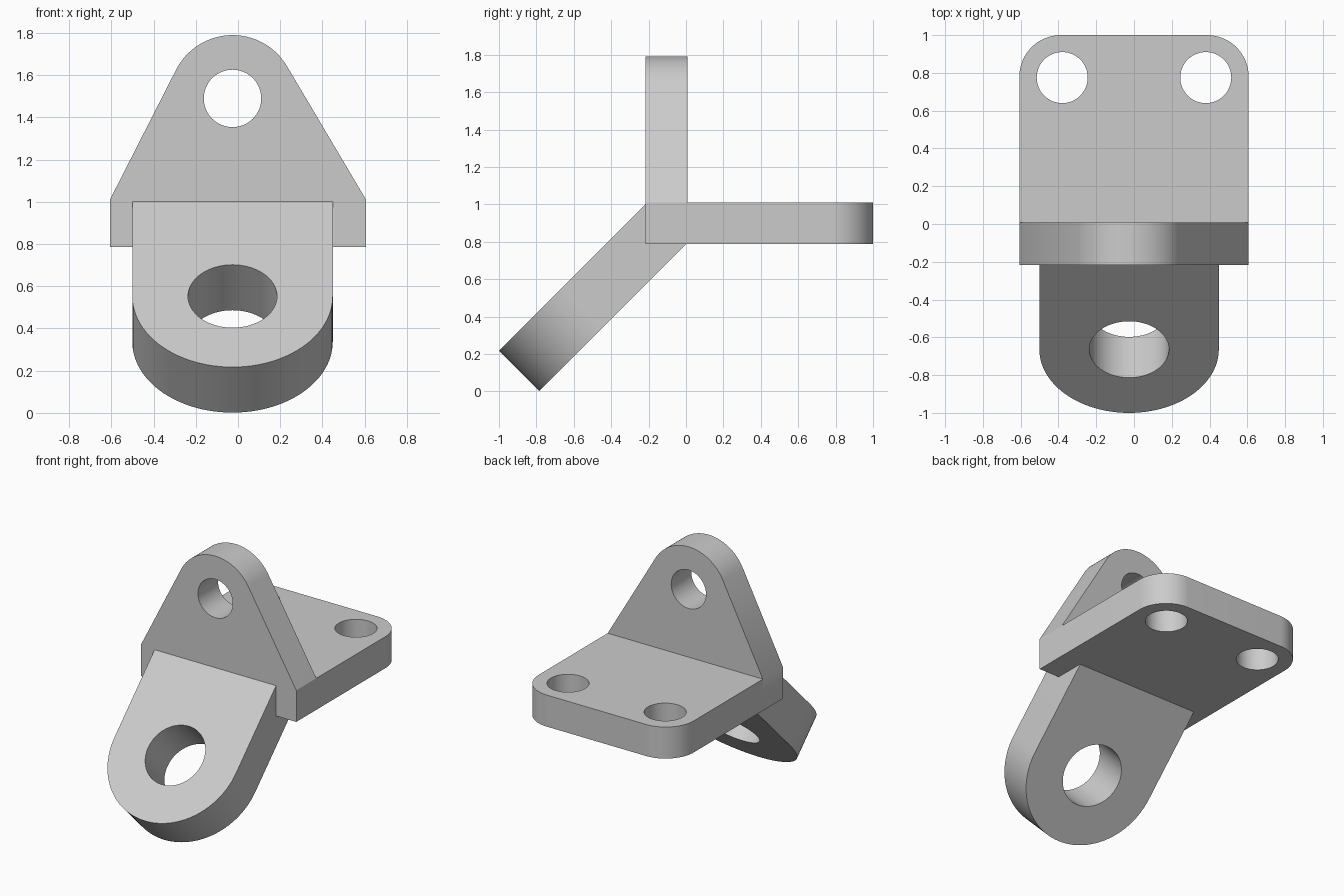
import bpy, bmesh
from math import sin, cos, acos, atan2, hypot, pi, sqrt
from mathutils import Matrix, Vector

cube = bpy.data.objects.get("Cube")
if cube:
    bpy.data.objects.remove(cube)

# One plain grey for the whole bracket
grey = bpy.data.materials.new("plain_grey")
grey.use_nodes = True
grey.diffuse_color = (0.6, 0.6, 0.6, 1)
grey.node_tree.nodes["Principled BSDF"].inputs["Base Color"].default_value = (0.6, 0.6, 0.6, 1)


def arc(cx, cy, r, start, end, steps=24):
    """Points on an arc, both ends included."""
    angles = [start + (end - start) * i / steps for i in range(steps + 1)]
    return [(cx + r * cos(a), cy + r * sin(a)) for a in angles]


def plate(name, outline, holes, depth, origin, u, v):
    """Extrude a flat outline with round holes along u x v."""
    bm = bmesh.new()
    loops = [outline] + [arc(x, y, r, 0, 2 * pi, 64)[:-1] for x, y, r in holes]
    edges = []
    for loop in loops:
        verts = [bm.verts.new((x, y, 0)) for x, y in loop]
        edges += [bm.edges.new((a, b)) for a, b in zip(verts, verts[1:] + verts[:1])]
    bmesh.ops.triangle_fill(bm, edges=edges, use_beauty=True, normal=(0, 0, 1))
    top = bmesh.ops.extrude_face_region(bm, geom=bm.faces[:])["geom"]
    bmesh.ops.translate(bm, vec=(0, 0, depth),
                        verts=[g for g in top if isinstance(g, bmesh.types.BMVert)])
    bmesh.ops.recalc_face_normals(bm, faces=bm.faces[:])
    u, v = Vector(u).normalized(), Vector(v).normalized()
    frame = Matrix((u, v, u.cross(v))).transposed().to_4x4()
    bm.transform(Matrix.Translation(origin) @ frame)
    mesh = bpy.data.meshes.new(name)
    bm.to_mesh(mesh)
    bm.free()
    mesh.materials.append(grey)
    obj = bpy.data.objects.new(name, mesh)
    bpy.context.collection.objects.link(obj)
    bpy.ops.object.select_all(action="DESELECT")
    obj.select_set(True)
    bpy.context.view_layer.objects.active = obj
    bpy.ops.object.shade_smooth_by_angle(angle=pi / 6)


half = 0.607                  # half width of the base
low, high = 0.787, 1.01       # base underside and top
front, back = -0.216, 0.008   # upright faces
eye_x = -0.026                # shared centre of the upright and the arm

# Horizontal base with two rounded rear corners and two bolt holes
r = 0.22
base = [(-half, back), (half, back)]
base += arc(half - r, 1 - r, r, 0, pi / 2) + arc(r - half, 1 - r, r, pi / 2, pi)
plate("base_plate", base, [(s * 0.38, 0.775, 0.135) for s in (-1, 1)],
      high - low, (0, 0, low), (1, 0, 0), (0, 1, 0))

# Upright lug: straight flanks run tangent into the round top
r, eye_z = 0.3, 1.49


def tangent(x, side):
    dx, dz = x - eye_x, high - eye_z
    return atan2(dz, dx) + side * acos(r / hypot(dx, dz))


right_angle = tangent(half, 1)
left_angle = tangent(-half, -1) + 2 * pi
upright = [(-half, low), (half, low), (half, high)]
upright += arc(eye_x, eye_z, r, right_angle, left_angle, 40) + [(-half, high)]
plate("upright_lug", upright, [(eye_x, eye_z, 0.136)],
      back - front, (0, back, 0), (1, 0, 0), (0, 0, 1))

# Arm sloping down to the front at 45 degrees, with a rounded end
r = 0.475
length = (1 + front) * sqrt(2)
arm = [(eye_x - r, 0), (eye_x + r, 0)] + arc(eye_x, length - r, r, 0, pi, 48)
plate("sloping_arm", arm, [(eye_x, length - r, 0.211)],
      0.305, (0, front, 1.001), (1, 0, 0), (0, -1, -1))
